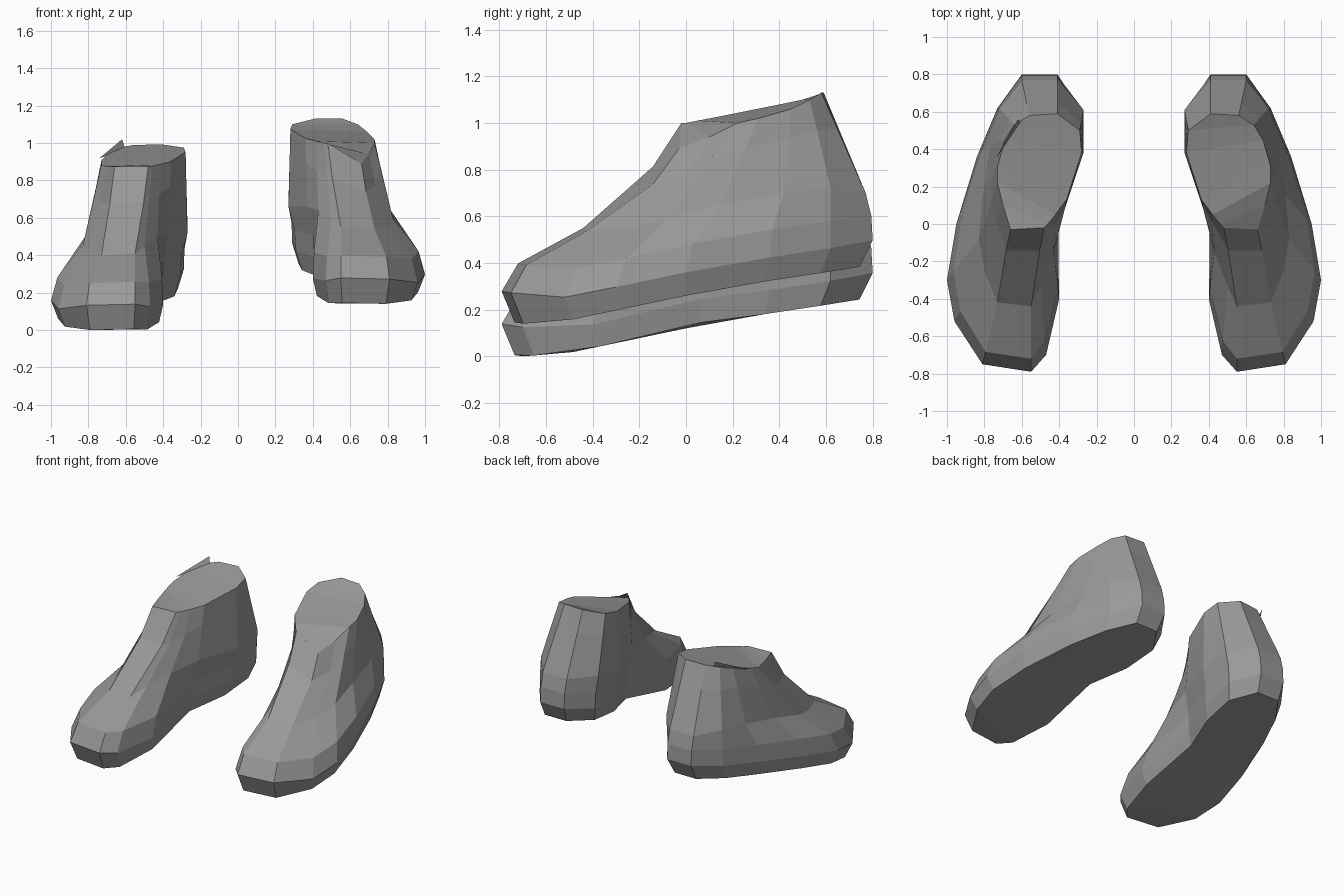
import bpy, bmesh
from mathutils import Vector

if "Cube" in bpy.data.objects:
    bpy.data.objects.remove(bpy.data.objects["Cube"])

# Plan outline of the welt (x, y), from the outer toe round the heel to the inner toe
WELT = [(.81, -.75), (.96, -.52), (1.0, -.30), (.95, 0), (.84, .36), (.73, .62), (.60, .80),
        (.41, .80), (.29, .62), (.31, .36), (.41, .07), (.40, -.40), (.47, -.70), (.55, -.79)]
# Ring halfway up the shoe
INSTEP = [(.73, -.42, .54), (.80, -.25, .55), (.83, -.08, .59), (.81, .15, .65), (.77, .42, .70),
          (.72, .62, .72), (.60, .77, .70), (.41, .77, .70), (.27, .61, .70), (.27, .38, .66),
          (.37, .08, .66), (.43, -.15, .64), (.50, -.33, .59), (.55, -.44, .55)]
# Rim at the ankle
RIM = [(.66, -.03, .89), (.70, .10, .94), (.73, .22, 1.0), (.73, .31, 1.02), (.69, .45, 1.06),
       (.64, .53, 1.10), (.56, .58, 1.13), (.41, .59, 1.13), (.29, .50, 1.10), (.28, .38, 1.075),
       (.36, .13, 1.025), (.42, .05, 1.01), (.46, 0, 1.0), (.48, -.02, 1.0)]
# Height of the sole along y
SOLE = [(-.80, .155), (-.70, .14), (-.50, .155), (0, .26), (.13, .31), (.30, .315), (.73, .38), (.85, .41)]

grey = bpy.data.materials.new("dark_grey")
grey.diffuse_color = (.32, .32, .32, 1)
grey.use_nodes = True
grey.node_tree.nodes["Principled BSDF"].inputs["Base Color"].default_value = grey.diffuse_color


def sole_height(y):
    for (y0, z0), (y1, z1) in zip(SOLE, SOLE[1:]):
        if y <= y1:
            return z0 + (z1 - z0) * (y - y0) / (y1 - y0)
    return SOLE[-1][1]


def make_object(name, bm):
    bmesh.ops.recalc_face_normals(bm, faces=bm.faces)
    mesh = bpy.data.meshes.new(name)
    bm.to_mesh(mesh)
    bm.free()
    mesh.materials.append(grey)
    bpy.context.collection.objects.link(bpy.data.objects.new(name, mesh))


def make_shoe(name, side, drop, rim):
    # Stack of rings: sole, welt, shoulder, instep, collar, rim
    sole, welt = [], []
    for x, y in WELT:
        sy = y * .93
        sole.append(Vector((.62 + (x - .62) * .9, sy, sole_height(sy))))
        welt.append(Vector((x, y, sole_height(y) + (.125 if y < -.6 else .10))))
    instep = [Vector(p) for p in INSTEP]
    shoulder = [w.lerp(p, .2) + Vector((0, 0, .065)) for w, p in zip(welt, instep)]
    rings = [[p - Vector((0, 0, drop)) for p in r] for r in (sole, welt, shoulder, instep)]
    rim = [Vector(p) for p in rim]
    collar = []
    for p, q in zip(rings[-1], rim):
        c = p.lerp(q, .65)
        # The front of the ankle is slightly hollow
        collar.append(c + Vector((0, .025, -.03)) if c.y < .1 else c)
    rings += [collar, rim]

    bm = bmesh.new()
    rows = [[bm.verts.new((side * p.x, p.y, p.z)) for p in r] for r in rings]
    n = len(WELT)
    for a, b in zip(rows, rows[1:]):
        for i in range(n):
            j = (i + 1) % n
            bm.faces.new((a[i], a[j], b[j], b[i]))
    # Sole and ankle caps as strips across the shoe
    for r in (rows[0], rows[-1]):
        for i in range(n // 2 - 1):
            bm.faces.new((r[i], r[i + 1], r[n - 2 - i], r[n - 1 - i]))
    make_object(name, bm)


make_shoe("right_shoe", 1, 0, RIM)
# The left shoe stands lower and has a flatter rim
left_rim = [(x, y, .875 + (.3 * max(0, y - .2) if x > .5 else .2 * max(0, y))) for x, y, z in RIM]
make_shoe("left_shoe", -1, .14, left_rim)

# Small pointed flap on the left rim
bm = bmesh.new()
bm.faces.new([bm.verts.new(p) for p in ((-.74, .35, .92), (-.62, .56, 1.02), (-.60, .54, .96))])
make_object("rim_flap", bm)
